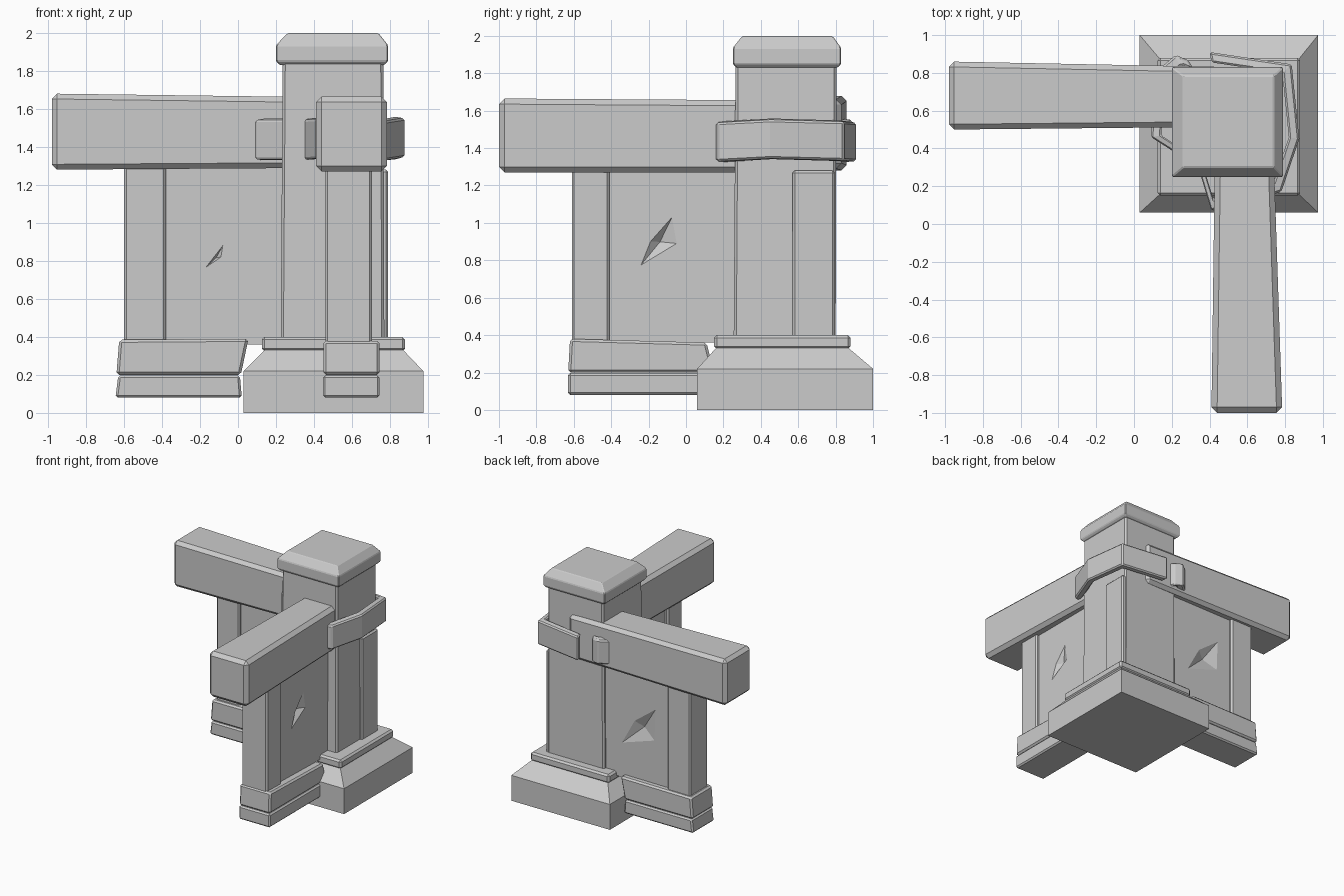
import bpy, bmesh

if "Cube" in bpy.data.objects:
    bpy.data.objects.remove(bpy.data.objects["Cube"])


def loft(name, rings, bevel=0.0):
    """Stack of rectangular rings (z, x0, x1, y0, y1), capped at both ends."""
    bm = bmesh.new()
    loops = [[bm.verts.new(p) for p in ((x0, y0, z), (x1, y0, z), (x1, y1, z), (x0, y1, z))]
             for z, x0, x1, y0, y1 in rings]
    return finish(name, bm, loops, bevel)


def finish(name, bm, loops, bevel=0.0):
    n = len(loops[0])
    for a, b in zip(loops, loops[1:]):
        for i in range(n):
            j = (i + 1) % n
            bm.faces.new((a[i], a[j], b[j], b[i]))
    bm.faces.new(loops[0])
    bm.faces.new(loops[-1])
    bmesh.ops.recalc_face_normals(bm, faces=bm.faces)
    me = bpy.data.meshes.new(name)
    bm.to_mesh(me)
    bm.free()
    ob = bpy.data.objects.new(name, me)
    bpy.context.collection.objects.link(ob)
    if bevel:
        m = ob.modifiers.new("chamfer", "BEVEL")
        m.width = bevel
        m.segments = 1
    return ob


def box(name, x0, x1, y0, y1, z0, z1, bevel=0.012):
    return loft(name, [(z0, x0, x1, y0, y1), (z1, x0, x1, y0, y1)], bevel)


def sweep(name, sections, bevel):
    """Hexahedra from arbitrary four-point cross-sections."""
    bm = bmesh.new()
    return finish(name, bm, [[bm.verts.new(p) for p in s] for s in sections], bevel)


def dent(wall, tips, depth_vec, name):
    """Chisel a faceted chip out of a wall: four rim points, one deep, one outside."""
    c = [sum(p[i] for p in tips) / 4 for i in range(3)]
    bm = bmesh.new()
    for p in tips:
        bm.verts.new(p)
    for s in (1, -1):
        bm.verts.new([c[i] + s * depth_vec[i] for i in range(3)])
    bmesh.ops.convex_hull(bm, input=bm.verts)
    me = bpy.data.meshes.new(name)
    bm.to_mesh(me)
    bm.free()
    ob = bpy.data.objects.new(name, me)
    bpy.context.collection.objects.link(ob)
    ob.hide_render = True
    ob.hide_set(True)
    m = wall.modifiers.new("chip", "BOOLEAN")
    m.operation = "DIFFERENCE"
    m.solver = "EXACT"
    m.object = ob


# corner pillar: stepped foot, shaft and cap
loft("pillar_foot", [(0, .03, .975, .06, 1), (.22, .03, .975, .06, 1), (.33, .14, .87, .16, .87)])
box("pillar_plinth", .125, .88, .15, .88, .325, .4, .015)
loft("pillar_shaft", [(.38, .225, .77, .255, .80), (1.85, .235, .765, .265, .805)], .014)
loft("pillar_cap", [(1.83, .22, .77, .27, .81), (1.85, .20, .79, .25, .83),
                    (1.935, .20, .79, .25, .83), (1.998, .26, .74, .30, .785)], .006)

# top rails of both wings
sweep("left_rail", [[(-.98, .50, 1.28), (-.98, .86, 1.28), (-.98, .86, 1.68), (-.98, .50, 1.68)],
                    [(.55, .515, 1.29), (.55, .83, 1.29), (.55, .83, 1.66), (.55, .515, 1.66)]], .028)
sweep("front_rail", [[(.41, -1, 1.27), (.785, -1, 1.27), (.785, -1, 1.665), (.41, -1, 1.665)],
                     [(.43, .50, 1.27), (.735, .50, 1.27), (.735, .50, 1.655), (.43, .50, 1.655)]], .03)

# left wing: wall, end posts, footing
left_wall = box("left_wall", -.45, .6, .585, .775, .36, 1.32, 0)
box("left_end_post", -.60, -.38, .56, .80, .36, 1.32)
box("left_inner_post", .57, .79, .57, .795, .36, 1.28)
sweep("left_footing_upper", [[(-.64, .53, .2), (-.64, .825, .2), (-.625, .825, .385), (-.625, .53, .385)],
                             [(.015, .53, .2), (.015, .825, .2), (.055, .825, .39), (.055, .53, .39)]], .014)
sweep("left_footing_lower", [[(-.645, .53, .08), (-.645, .825, .08), (-.63, .825, .197), (-.63, .53, .197)],
                             [(.02, .53, .08), (.02, .825, .08), (.01, .825, .197), (.01, .53, .197)]], .012)

# front wing: wall, end post, footing
front_wall = box("front_wall", .49, .68, -.45, .5, .36, 1.32, 0)
box("front_end_post", .46, .705, -.61, -.41, .36, 1.32)
sweep("front_footing_upper", [[(.45, -.63, .2), (.745, -.63, .2), (.745, -.62, .38), (.45, -.62, .38)],
                              [(.45, .15, .2), (.745, .15, .2), (.745, .11, .36), (.45, .11, .36)]], .014)
box("front_footing_lower", .447, .745, -.63, .15, .08, .197)

# chips in the walls
dent(left_wall, [(-.17, .585, .765), (-.08, .585, .88), (-.09, .585, .82), (-.12, .585, .80)],
     (0, .03, 0), "chip_cutter_left_front")
dent(left_wall, [(.07, .775, .66), (-.05, .775, .88), (-.25, .775, 1.03), (-.24, .775, .76)],
     (0, .04, 0), "chip_cutter_left_back")
dent(front_wall, [(.68, -.24, .775), (.68, -.19, .9), (.68, -.075, 1.03), (.68, -.05, .89)],
     (.04, 0, 0), "chip_cutter_front")

# strap wound around the pillar, open at the back
path = [(.29, .865), (.22, .895), (.11, .80), (.09, .46), (.34, .30), (.41, .07),
        (.78, .17), (.875, .45), (.835, .845), (.40, .91)]
wobble = [0, .01, -.005, 0, 0, .005, -.005, .01, 0, -.005]
sections = []
for (x, y), w in zip(path, wobble):
    ix, iy = .48 + (x - .48) * .86, .52 + (y - .52) * .86
    sections.append([(x, y, 1.335 + w), (x, y, 1.54 + w), (ix, iy, 1.55 + w), (ix, iy, 1.33 + w)])
sweep("pillar_strap", sections, .01)
